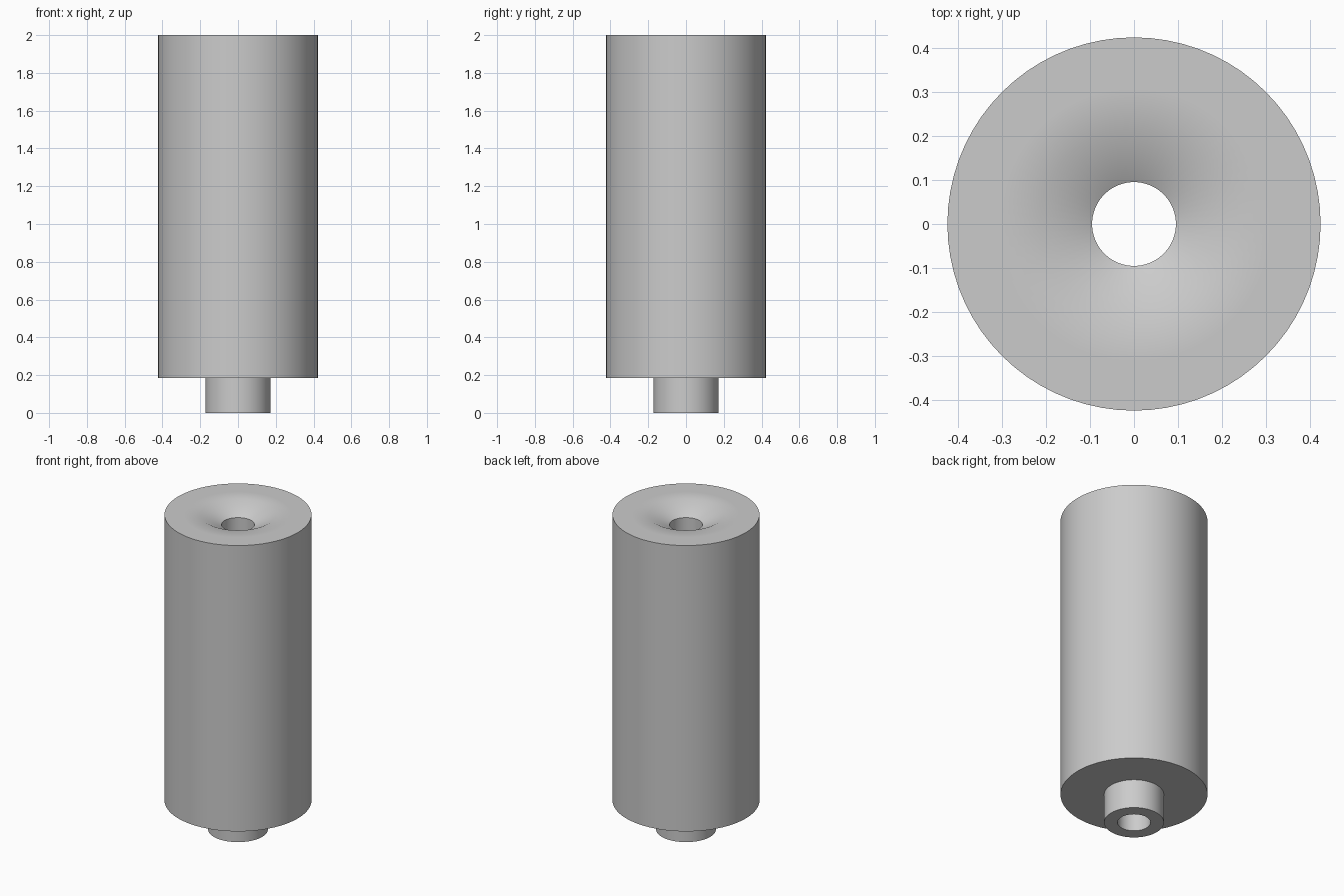
import bpy
import bmesh
from math import cos, sin, tau, radians

cube = bpy.data.objects.get("Cube")
if cube:
    bpy.data.objects.remove(cube, do_unlink=True)

SEGMENTS = 72

# One flat grey for the whole body
grey = bpy.data.materials.new("plain grey")
grey.use_nodes = True
color = (0.6, 0.6, 0.6, 1)
grey.diffuse_color = color
grey.node_tree.nodes["Principled BSDF"].inputs["Base Color"].default_value = color


def lathe(name, profile):
    """Revolve a closed (radius, height) profile around z."""
    bm = bmesh.new()
    rings = []
    for r, z in profile:
        angles = [tau * i / SEGMENTS for i in range(SEGMENTS)]
        rings.append([bm.verts.new((r * cos(a), r * sin(a), z)) for a in angles])
    for k, low in enumerate(rings):
        high = rings[(k + 1) % len(rings)]
        for i in range(SEGMENTS):
            j = (i + 1) % SEGMENTS
            bm.faces.new((low[i], low[j], high[j], high[i]))
    bmesh.ops.recalc_face_normals(bm, faces=bm.faces)
    mesh = bpy.data.meshes.new(name)
    bm.to_mesh(mesh)
    bm.free()
    mesh.materials.append(grey)
    obj = bpy.data.objects.new(name, mesh)
    bpy.context.collection.objects.link(obj)
    bpy.ops.object.select_all(action="DESELECT")
    obj.select_set(True)
    bpy.context.view_layer.objects.active = obj
    bpy.ops.object.shade_smooth_by_angle(angle=radians(30))
    return obj


# Cylinder with a lower spigot, a through bore and a shallow funnel on top
BORE, SPIGOT, FUNNEL, BODY = 0.095, 0.172, 0.215, 0.423
lathe("bored_cylinder", [
    (BORE, 0), (SPIGOT, 0), (SPIGOT, 0.185),
    (BODY, 0.185), (BODY, 2), (0.31, 2),
    (FUNNEL, 2), (BORE, 1.936),
])
